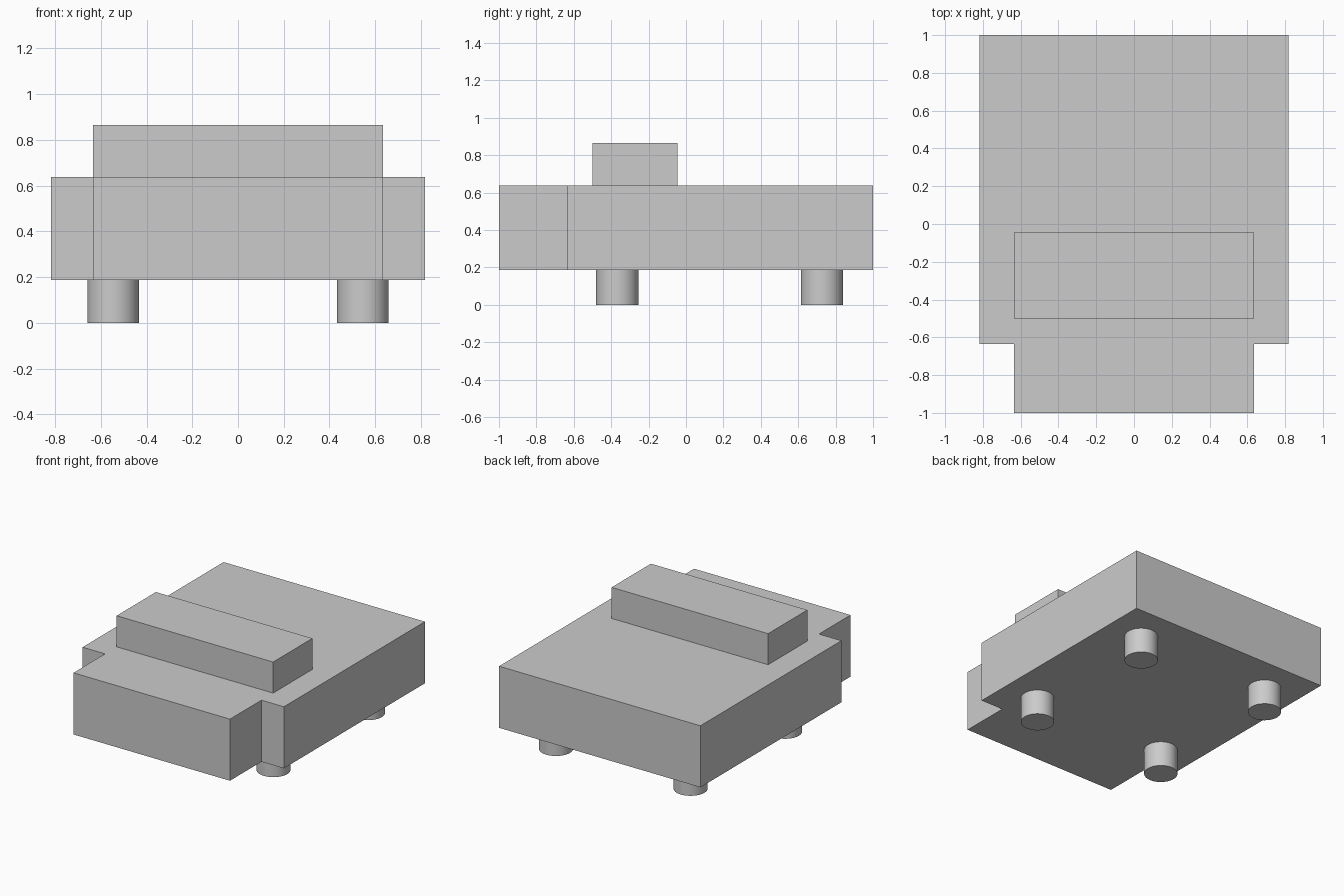
import bpy
import bmesh
import math

if "Cube" in bpy.data.objects:
    bpy.data.objects.remove(bpy.data.objects["Cube"], do_unlink=True)

grey = bpy.data.materials.new("light grey")
grey.use_nodes = True
colour = (0.6, 0.6, 0.6, 1)
grey.diffuse_color = colour
grey.node_tree.nodes["Principled BSDF"].inputs["Base Color"].default_value = colour

HALF_WIDTH, NECK = 0.817, 0.635
BOTTOM, DECK, TOP = 0.186, 0.638, 0.866


def prism(name, outline, z_low, z_high):
    """Extrude a flat outline upwards into a closed solid."""
    bm = bmesh.new()
    base = bm.faces.new([bm.verts.new((x, y, z_low)) for x, y in outline])
    grown = bmesh.ops.extrude_face_region(bm, geom=[base], use_keep_orig=True)
    top = [v for v in grown["geom"] if isinstance(v, bmesh.types.BMVert)]
    bmesh.ops.translate(bm, verts=top, vec=(0, 0, z_high - z_low))
    bmesh.ops.recalc_face_normals(bm, faces=bm.faces)
    mesh = bpy.data.meshes.new(name)
    bm.to_mesh(mesh)
    bm.free()
    mesh.materials.append(grey)
    obj = bpy.data.objects.new(name, mesh)
    bpy.context.collection.objects.link(obj)
    return obj


def mirrored(right_side):
    """Complete a half outline by reflecting it across x = 0."""
    return right_side + [(-x, y) for x, y in reversed(right_side)]


# Main body with a narrower front section
prism("body", mirrored([(NECK, -1), (NECK, -0.635),
                        (HALF_WIDTH, -0.635), (HALF_WIDTH, 1)]), BOTTOM, DECK)

# Raised block across the deck
prism("raised_block", mirrored([(NECK, -0.5), (NECK, -0.045)]), DECK, TOP)

# Four round feet
for end, y in (("front", -0.368), ("back", 0.727)):
    for side, sign in (("left", 1), ("right", -1)):
        bpy.ops.mesh.primitive_cylinder_add(
            vertices=48, radius=0.113, depth=BOTTOM,
            location=(sign * 0.546, y, BOTTOM / 2))
        foot = bpy.context.object
        foot.name = f"{end}_{side}_foot"
        foot.data.materials.append(grey)
        bpy.ops.object.shade_smooth_by_angle(angle=math.radians(30))
